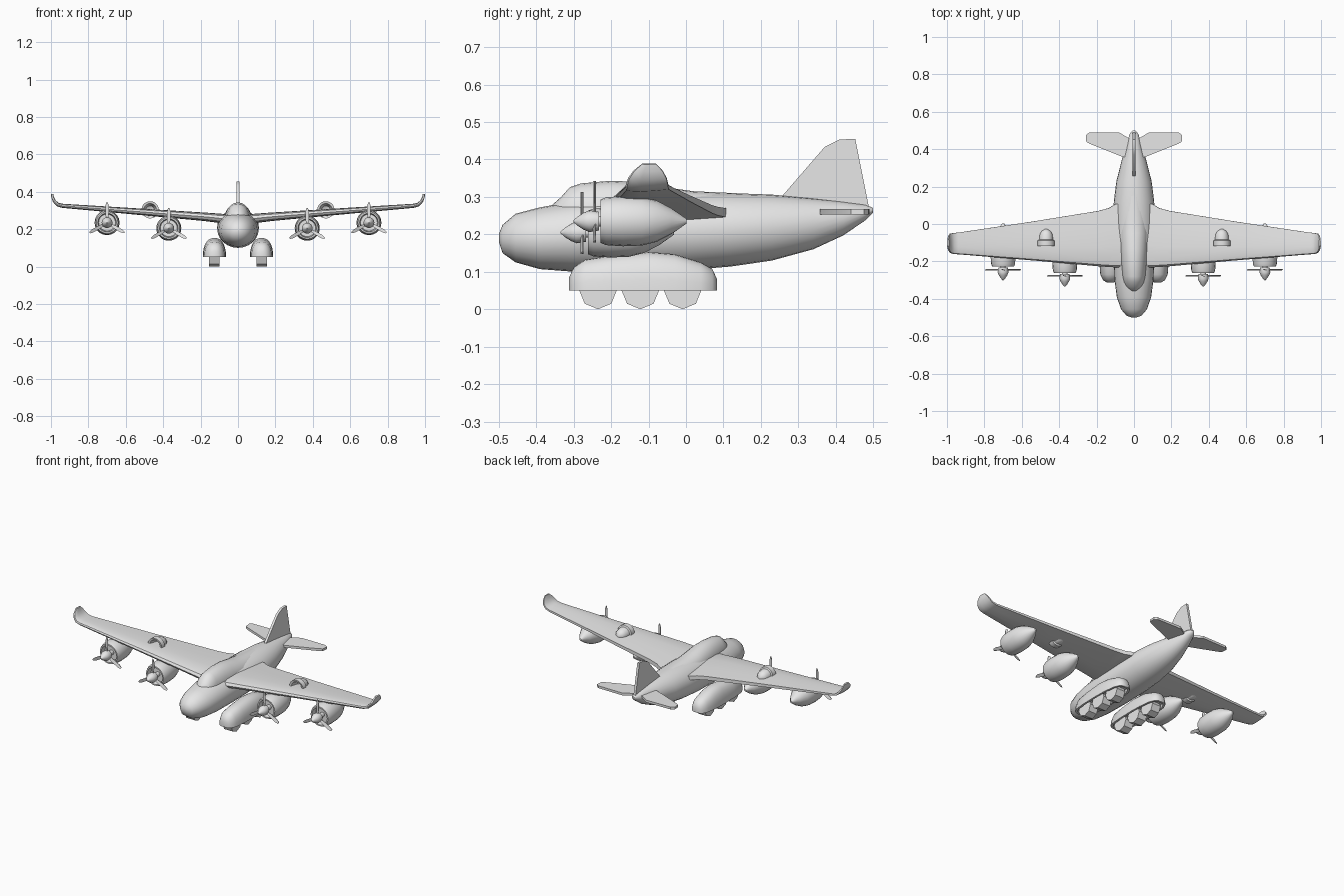
import bpy, bmesh, math

if "Cube" in bpy.data.objects:
    bpy.data.objects.remove(bpy.data.objects["Cube"])

grey = bpy.data.materials.new("airframe_grey")
grey.diffuse_color = (0.8, 0.8, 0.8, 1)
grey.use_nodes = True
grey.node_tree.nodes["Principled BSDF"].inputs["Base Color"].default_value = grey.diffuse_color


def finish(name, bm, angle=35):
    bmesh.ops.remove_doubles(bm, verts=bm.verts, dist=1e-5)
    bmesh.ops.recalc_face_normals(bm, faces=bm.faces)
    me = bpy.data.meshes.new(name)
    bm.to_mesh(me)
    bm.free()
    me.materials.append(grey)
    ob = bpy.data.objects.new(name, me)
    bpy.context.collection.objects.link(ob)
    bpy.ops.object.select_all(action='DESELECT')
    ob.select_set(True)
    bpy.context.view_layer.objects.active = ob
    bpy.ops.object.shade_smooth_by_angle(angle=math.radians(angle))
    return ob


def loft(rings, bm=None, caps=True):
    """Skin a list of equal-length closed rings."""
    bm = bm or bmesh.new()
    rows = [[bm.verts.new(p) for p in r] for r in rings]
    n = len(rows[0])
    for a, b in zip(rows, rows[1:]):
        for i in range(n):
            j = (i + 1) % n
            bm.faces.new((a[i], a[j], b[j], b[i]))
    if caps:
        bm.faces.new(rows[0])
        bm.faces.new(rows[-1])
    return bm


def ellipse(x, y, z, rx, rz, n=24):
    return [(x + rx * math.cos(2 * math.pi * i / n), y,
             z + rz * math.sin(2 * math.pi * i / n)) for i in range(n)]


def lathe(x, z, profile, bm=None, caps=True, n=20):
    """Turn (y, radius) points about a line along y."""
    return loft([ellipse(x, y, z, r, r, n) for y, r in profile], bm, caps)


def prism(points, axis, lo, hi):
    """Extrude a 2D outline along x (points y, z) or z (points x, y)."""
    put = (lambda p, d: (d, *p)) if axis == 'x' else (lambda p, d: (*p, d))
    return loft([[put(p, d) for p in points] for d in (lo, hi)])


# fuselage: y, bottom, top, half width
body = [(-.50, .18, .20, .012), (-.49, .15, .225, .04), (-.455, .125, .255, .07),
        (-.39, .107, .272, .092), (-.30, .10, .288, .104), (-.15, .10, .302, .111),
        (0, .104, .310, .112), (.12, .114, .310, .108), (.23, .13, .306, .094),
        (.34, .16, .296, .066), (.42, .197, .287, .042), (.48, .238, .279, .024),
        (.50, .258, .270, .008)]
finish("fuselage", loft([ellipse(0, y, (b + t) / 2, w, (t - b) / 2)
                         for y, b, t, w in body]), 50)

# canopy hump: y, top, half width
hump = [(-.365, .272, .02), (-.335, .298, .045), (-.31, .326, .056), (-.28, .336, .062),
        (-.20, .343, .07), (-.13, .340, .074), (-.05, .325, .076), (.02, .315, .074),
        (.15, .309, .06), (.26, .300, .03)]
finish("canopy", loft([ellipse(0, y, .25, w, t - .25) for y, t, w in hump]), 50)

# tail fin
fin = [(.255, .30), (.37, .433), (.41, .453), (.452, .455), (.488, .275), (.40, .26)]
finish("tail_fin", prism(fin, 'x', -.007, .007), 30)

# wing section (chord fraction, thickness fraction) and stations:
# x, leading y, trailing y, z, thickness, lean in degrees
foil = [(0, 0), (.03, .3), (.12, .45), (.35, .5), (.65, .42), (1, .24),
        (1, -.24), (.65, -.42), (.35, -.5), (.12, -.45), (.03, -.3)]
stations = [(0, -.238, .112, .252, .05, 4), (.10, -.232, .106, .258, .05, 4),
            (.135, -.230, .085, .262, .048, 4), (.19, -.226, .07, .267, .045, 4),
            (.55, -.194, .012, .295, .034, 4), (.94, -.162, -.046, .325, .022, 6),
            (.965, -.161, -.048, .332, .02, 30), (.982, -.155, -.052, .35, .017, 60),
            (.991, -.14, -.063, .37, .014, 72), (.994, -.118, -.08, .388, .012, 80)]
tail = [(0, .355), (.06, .358), (.235, .428), (.255, .44), (.258, .475), (.24, .488),
        (.08, .49), (.03, .46), (0, .46)]
pod = [(-.312, .085, .02), (-.30, .112, .04), (-.27, .132, .054), (-.20, .143, .06),
       (-.10, .153, .062), (-.03, .147, .06), (.04, .125, .052), (.07, .108, .038),
       (.083, .08, .02)]

for side, s in (("right", 1), ("left", -1)):
    # wing with upturned tip
    rings = []
    for x, le, te, z, t, lean in stations:
        a = math.radians(lean)
        rings.append([(s * (x - v * t * math.sin(a)), le + u * (te - le),
                       z + v * t * math.cos(a)) for u, v in foil])
    finish(side + "_wing", loft(rings))

    # tailplane
    finish(side + "_tailplane", prism([(s * x, y) for x, y in tail], 'z', .253, .267), 30)

    # engines: position x, z and cowl front y
    for spot, ex, ez, f in (("inner", .37, .205, -.262), ("outer", .70, .235, -.228)):
        ex *= s
        cowl = [(f + .03, .012), (f + .03, .045), (f, .05), (f, .058), (f + .015, .064),
                (f + .06, .067), (f + .11, .065), (f + .15, .055), (f + .19, .034),
                (f + .23, .006)]
        finish(f"{side}_{spot}_nacelle", lathe(ex, ez, cowl))
        hub = [(f + .035, .014), (f - .005, .014), (f - .005, .025), (f - .03, .029),
               (f - .045, .023), (f - .062, .012), (f - .073, .002)]
        finish(f"{side}_{spot}_spinner", lathe(ex, ez, hub, n=16))
        # three blades, slightly pitched
        bm = bmesh.new()
        for k in range(3):
            a = math.radians(90 + 120 * k)
            rings = []
            for r, w in ((.015, .005), (.05, .009), (.09, .009), (.108, .004)):
                rings.append([(ex + r * math.cos(a) - q * w * math.sin(a), f - .016 + dy,
                               ez + r * math.sin(a) + q * w * math.cos(a))
                              for q, dy in ((-1, -.004), (1, .001), (1, .004), (-1, -.001))])
            loft(rings, bm)
        finish(f"{side}_{spot}_propeller", bm, 30)

    # hooded scoop on top of the wing
    hood = [(-.06, .004), (-.07, .022), (-.115, .034), (-.118, .046), (-.088, .046),
            (-.084, .037), (-.055, .034), (-.038, .024), (-.026, .004)]
    finish(side + "_scoop", lathe(s * .47, .303, hood))

    # wheel pod with a recessed flat underside
    cx, rings = s * .126, []
    for y, top, w in pod:
        arc = [math.pi * i / 14 for i in range(15)]
        rings.append([(cx + w * math.copysign(abs(math.cos(a)) ** .85, math.cos(a)), y,
                       .05 + (top - .05) * max(0, math.sin(a)) ** .85) for a in arc])
    bm = loft(rings)
    bmesh.ops.recalc_face_normals(bm, faces=bm.faces)
    under = [fc for fc in bm.faces if all(v.co.z < .0505 for v in fc.verts)]
    bmesh.ops.inset_region(bm, faces=under, thickness=.012, use_even_offset=True)
    bmesh.ops.inset_region(bm, faces=under, thickness=.001, depth=-.02)
    finish(side + "_wheel_pod", bm, 40)

    # three eight-sided wheels per pod
    for k, wy in enumerate((-.235, -.122, -.009)):
        rim = [(wy + .05 * math.sin(math.pi * i / 4), .05 - .05 * math.cos(math.pi * i / 4))
               for i in range(8)]
        finish(f"{side}_wheel_{k + 1}", prism(rim, 'x', cx - .028, cx + .028), 30)
